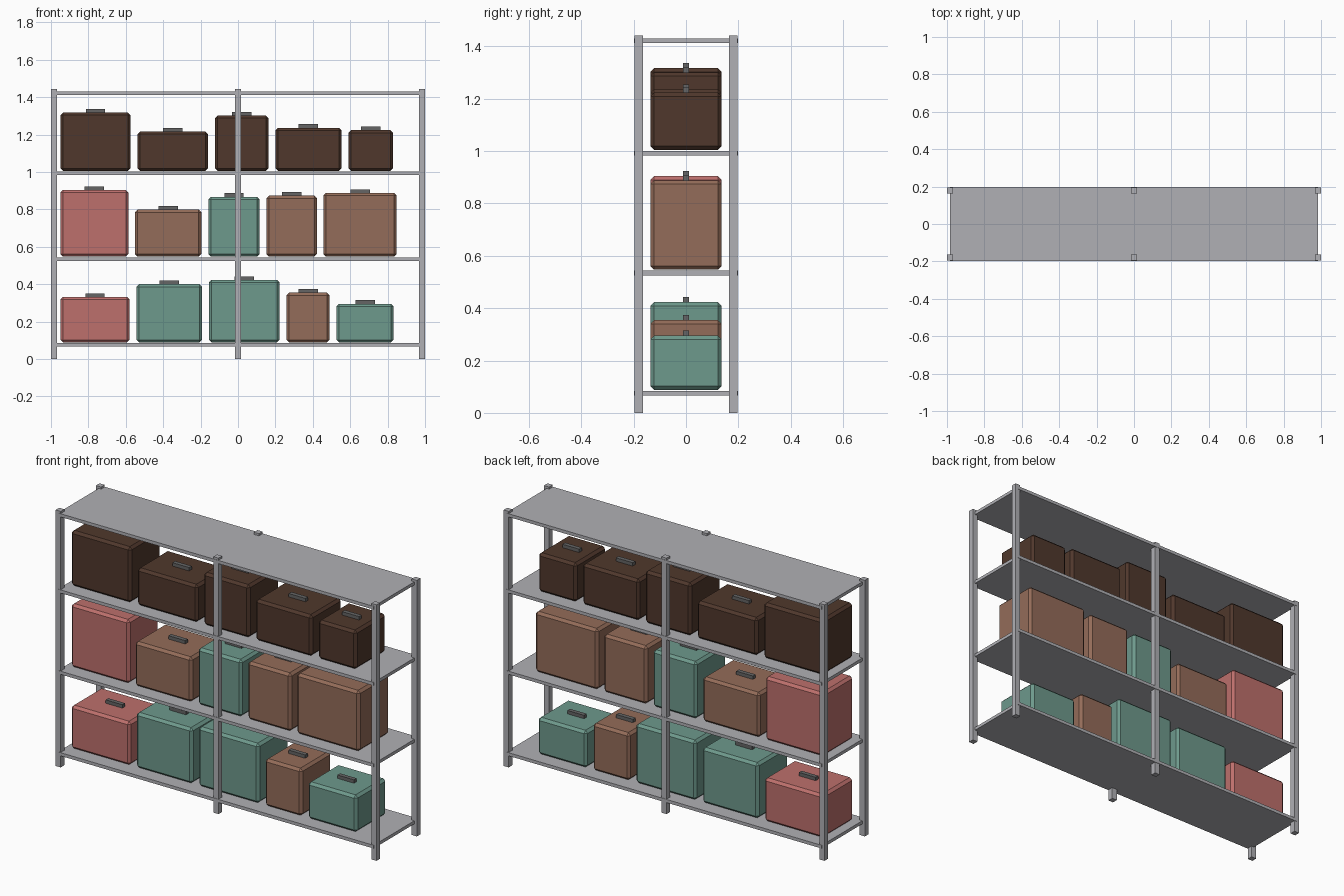
import bpy, bmesh

if "Cube" in bpy.data.objects:
    bpy.data.objects.remove(bpy.data.objects["Cube"])


def material(name, rgb):
    m = bpy.data.materials.new(name)
    m.diffuse_color = (*rgb, 1.0)
    m.use_nodes = True
    m.node_tree.nodes["Principled BSDF"].inputs["Base Color"].default_value = m.diffuse_color
    return m


GREY = material("grey metal", (0.434, 0.434, 0.46))
PINK = material("dusty pink", (0.509, 0.160, 0.150))
TAN = material("tan brown", (0.296, 0.150, 0.100))
TEAL = material("muted teal", (0.155, 0.319, 0.263))
DARK = material("dark brown", (0.080, 0.039, 0.025))
HANDLE = material("dark grey", (0.130, 0.130, 0.130))


def box(name, x, y, z, mat, bevel=0.0):
    """Box from (min, max) ranges, with optional chamfered edges."""
    bm = bmesh.new()
    bmesh.ops.create_cube(bm, size=1.0)
    for v in bm.verts:
        v.co = [r[0] if c < 0 else r[1] for c, r in zip(v.co, (x, y, z))]
    if bevel:
        bmesh.ops.bevel(bm, geom=bm.edges[:], offset=bevel, segments=1,
                        affect='EDGES')
    bmesh.ops.recalc_face_normals(bm, faces=bm.faces[:])
    me = bpy.data.meshes.new(name)
    bm.to_mesh(me)
    bm.free()
    me.materials.append(mat)
    ob = bpy.data.objects.new(name, me)
    bpy.context.collection.objects.link(ob)
    return ob


# Six upright posts
P = 0.016
for x in (-0.984, 0.0, 0.984):
    for y, side in ((-0.18, "front"), (0.18, "back")):
        box(side + "_post", (x - P, x + P), (y - P, y + P), (0, 1.442), GREY)

# Four shelf boards
for top in (0.084, 0.543, 1.001, 1.430):
    box("shelf", (-0.984, 0.984), (-0.198, 0.198), (top - 0.018, top), GREY)

# Cases on each shelf: (left, right, top, colour)
rows = [
    (0.088, [(-0.949, -0.580, 0.332, PINK), (-0.543, -0.193, 0.400, TEAL),
             (-0.155, 0.222, 0.423, TEAL), (0.260, 0.489, 0.354, TAN),
             (0.527, 0.832, 0.295, TEAL)]),
    (0.547, [(-0.949, -0.586, 0.904, PINK), (-0.551, -0.196, 0.798, TAN),
             (-0.158, 0.115, 0.867, TEAL), (0.152, 0.422, 0.873, TAN),
             (0.457, 0.848, 0.888, TAN)]),
    (1.005, [(-0.949, -0.575, 1.317, DARK), (-0.537, -0.160, 1.216, DARK),
             (-0.123, 0.163, 1.301, DARK), (0.200, 0.553, 1.236, DARK),
             (0.591, 0.829, 1.223, DARK)]),
]
for base, cases in rows:
    for x0, x1, top, mat in cases:
        box("case", (x0, x1), (-0.136, 0.136), (base, top), mat, 0.014)
        # Handle bar on the lid, slightly sunk in
        c = (x0 + x1) / 2
        box("case_handle", (c - 0.052, c + 0.052), (-0.012, 0.012),
            (top - 0.002, top + 0.019), HANDLE)
